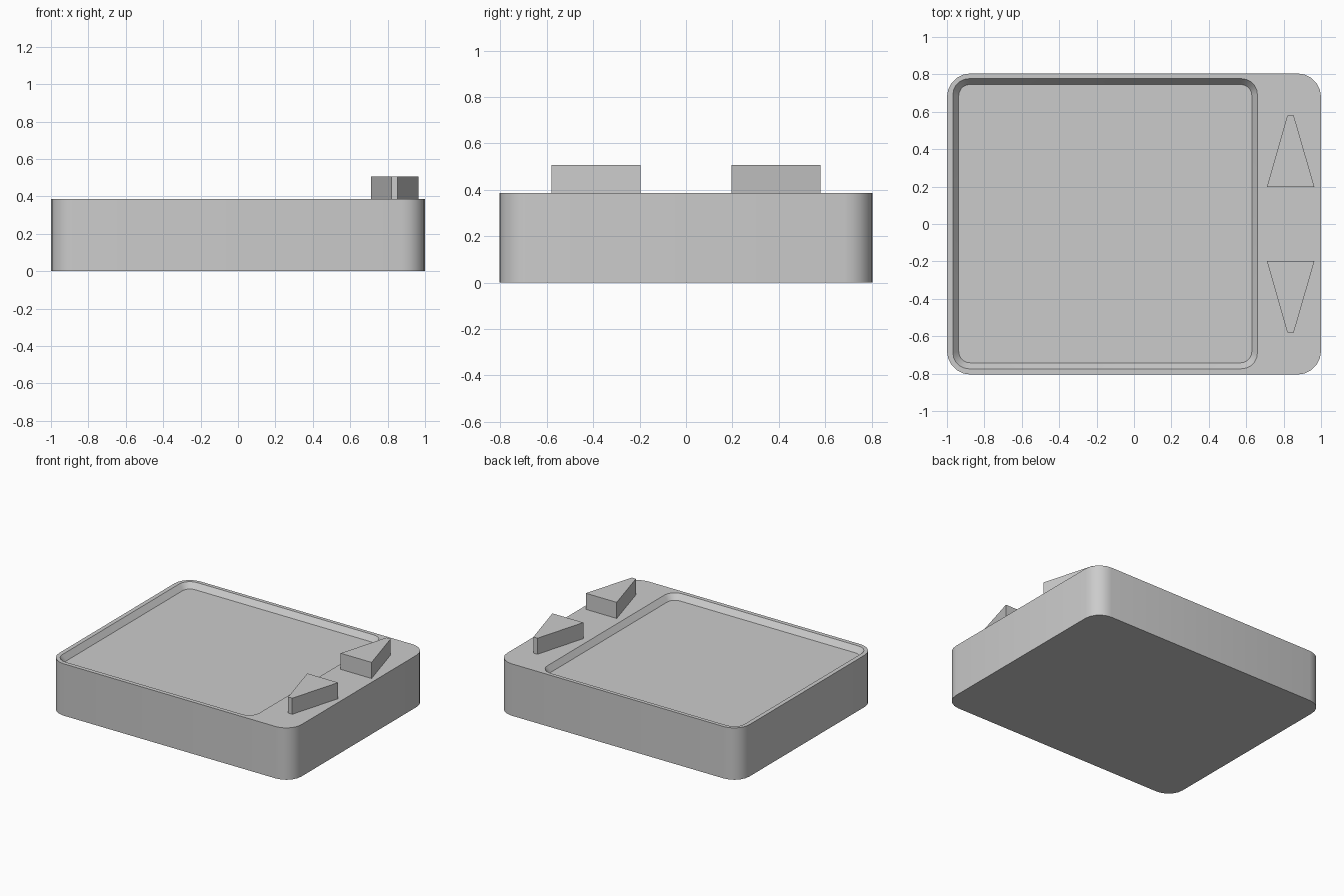
import bpy
import bmesh
from math import cos, sin, radians

if "Cube" in bpy.data.objects:
    bpy.data.objects.remove(bpy.data.objects["Cube"])

TOP = 0.387


def rounded_rect(x0, x1, y0, y1, r, z, seg=5):
    pts = []
    corners = [(x1 - r, y1 - r), (x0 + r, y1 - r), (x0 + r, y0 + r), (x1 - r, y0 + r)]
    for k, (cx, cy) in enumerate(corners):
        for i in range(seg + 1):
            a = radians(90 * k + 90 * i / seg)
            pts.append((cx + r * cos(a), cy + r * sin(a), z))
    return pts


def stacked_object(name, loops):
    """Skin a series of matching outlines and cap both ends."""
    bm = bmesh.new()
    rings = [[bm.verts.new(p) for p in loop] for loop in loops]
    for a, b in zip(rings, rings[1:]):
        n = len(a)
        for i in range(n):
            j = (i + 1) % n
            bm.faces.new((a[i], a[j], b[j], b[i]))
    bm.faces.new(rings[0][::-1])
    bm.faces.new(rings[-1])
    bmesh.ops.recalc_face_normals(bm, faces=bm.faces)
    mesh = bpy.data.meshes.new(name)
    bm.to_mesh(mesh)
    bm.free()
    obj = bpy.data.objects.new(name, mesh)
    bpy.context.collection.objects.link(obj)
    return obj


# Body: rounded slab with a shallow, sloped-edge screen recess
body = stacked_object("body", [
    rounded_rect(-1, 1, -0.805, 0.805, 0.125, 0),
    rounded_rect(-1, 1, -0.805, 0.805, 0.125, TOP),
    rounded_rect(-0.968, 0.66, -0.774, 0.777, 0.085, TOP),
    rounded_rect(-0.937, 0.63, -0.742, 0.746, 0.06, TOP - 0.04),
])
bpy.context.view_layer.objects.active = body
body.select_set(True)
bpy.ops.object.shade_smooth_by_angle(angle=radians(30))

# Arrow buttons: blunt-tipped wedges, mirrored front to back
outline = [(0.71, 0.197), (0.965, 0.197), (0.854, 0.58), (0.82, 0.58)]
buttons = stacked_object("arrow_buttons", [
    [(x, y, z) for x, y in outline] for z in (TOP, 0.507)
])
mirror = buttons.modifiers.new("mirror", 'MIRROR')
mirror.use_axis = (False, True, False)
